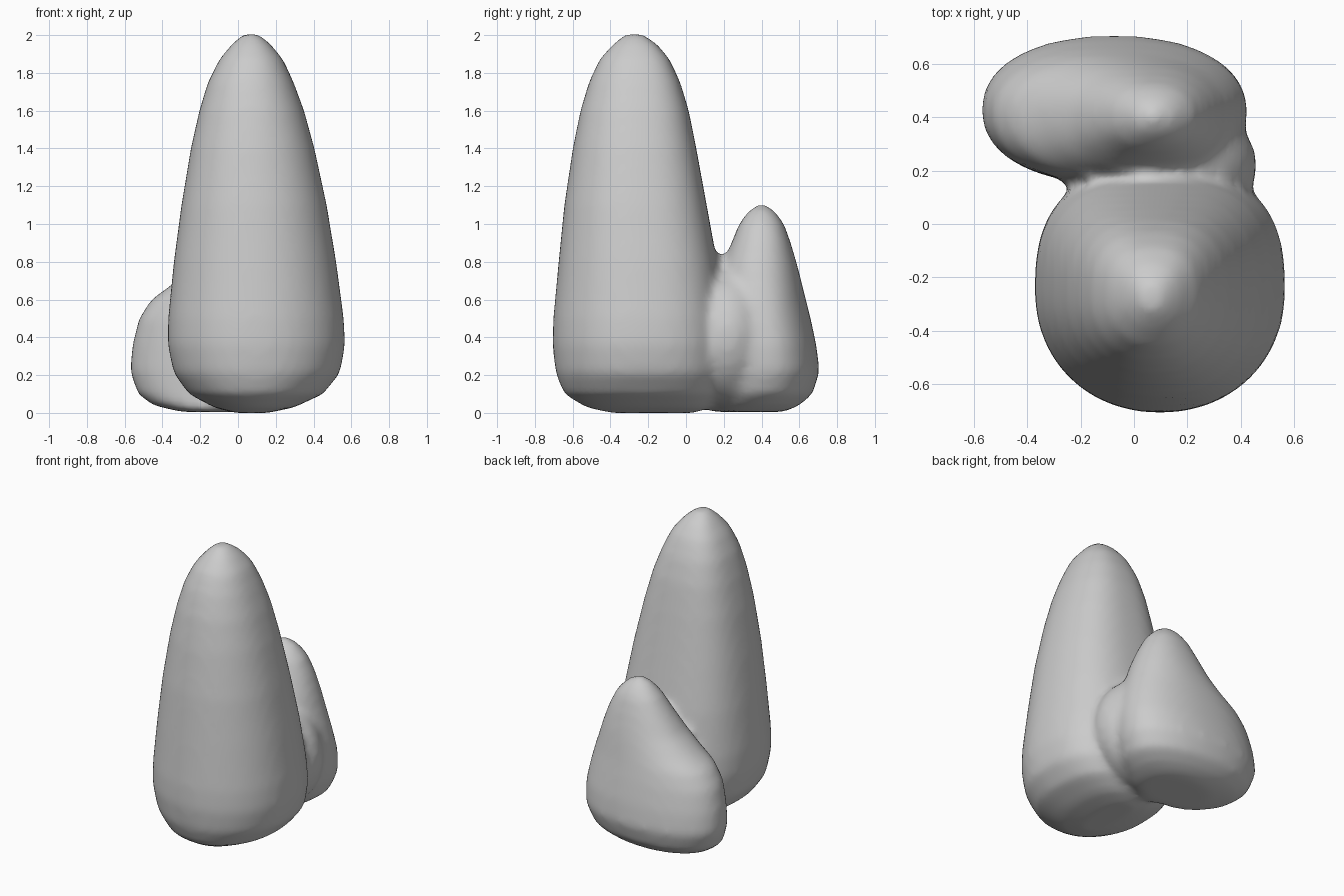
import bpy, bmesh, math
from mathutils import Vector

cube = bpy.data.objects.get("Cube")
if cube:
    bpy.data.objects.remove(cube)

stone = bpy.data.materials.new("grey_stone")
stone.use_nodes = True
GREY = (0.6, 0.6, 0.6, 1)
stone.diffuse_color = GREY
stone.node_tree.nodes["Principled BSDF"].inputs["Base Color"].default_value = GREY

SIDES = 48


def add_loft(bm, rings, front_power, back_power):
    """Skin rounded rings given as (z, x min, x max, y min, y max)."""
    loops = []
    for z, x0, x1, y0, y1 in rings:
        loop = []
        for i in range(SIDES):
            a = math.tau * i / SIDES
            c, s = math.cos(a), math.sin(a)
            p = 2 / (back_power if s > 0 else front_power)
            x = (x0 + x1) / 2 + (x1 - x0) / 2 * math.copysign(abs(c) ** p, c)
            y = (y0 + y1) / 2 + (y1 - y0) / 2 * math.copysign(abs(s) ** p, s)
            loop.append(bm.verts.new((x, y, z)))
        loops.append(loop)
    for low, high in zip(loops, loops[1:]):
        for i in range(SIDES):
            j = (i + 1) % SIDES
            bm.faces.new((low[i], low[j], high[j], high[i]))
    bm.faces.new(loops[0][::-1])
    bm.faces.new(loops[-1])


bm = bmesh.new()

# Tall front spire
add_loft(bm, [
    (0.00, -0.02, 0.16, -0.40, 0.05),
    (0.03, -0.13, 0.30, -0.53, 0.12),
    (0.10, -0.26, 0.45, -0.645, 0.18),
    (0.21, -0.34, 0.54, -0.69, 0.21),
    (0.36, -0.372, 0.567, -0.707, 0.215),
    (0.50, -0.37, 0.56, -0.703, 0.205),
    (0.80, -0.34, 0.52, -0.675, 0.165),
    (1.10, -0.30, 0.47, -0.645, 0.11),
    (1.40, -0.25, 0.405, -0.60, 0.055),
    (1.60, -0.205, 0.35, -0.56, 0.015),
    (1.75, -0.16, 0.295, -0.515, -0.03),
    (1.87, -0.10, 0.24, -0.46, -0.085),
    (1.95, -0.035, 0.175, -0.39, -0.15),
    (2.00, 0.02, 0.12, -0.33, -0.22),
    (2.01, 0.06, 0.08, -0.29, -0.26),
], 2.1, 2.6)

# Low rear lobe, swelling out towards the right
add_loft(bm, [
    (0.005, -0.30, 0.18, 0.12, 0.52),
    (0.04, -0.45, 0.28, 0.14, 0.60),
    (0.10, -0.53, 0.37, 0.15, 0.67),
    (0.22, -0.573, 0.42, 0.15, 0.707),
    (0.36, -0.56, 0.425, 0.15, 0.69),
    (0.50, -0.525, 0.40, 0.15, 0.66),
    (0.60, -0.46, 0.375, 0.16, 0.635),
    (0.68, -0.35, 0.35, 0.17, 0.615),
    (0.78, -0.24, 0.32, 0.19, 0.59),
    (0.90, -0.15, 0.275, 0.24, 0.555),
    (1.00, -0.08, 0.225, 0.28, 0.52),
    (1.07, -0.01, 0.16, 0.33, 0.47),
    (1.105, 0.05, 0.09, 0.38, 0.42),
], 2.2, 2.2)

# Saddle filling the crease between the two
saddle = bmesh.ops.create_uvsphere(bm, u_segments=32, v_segments=20, radius=1)["verts"]
bmesh.ops.scale(bm, vec=Vector((0.36, 0.26, 0.37)), verts=saddle)
bmesh.ops.translate(bm, vec=Vector((0.10, 0.22, 0.40)), verts=saddle)

mesh = bpy.data.meshes.new("rock")
bm.to_mesh(mesh)
bm.free()
mesh.materials.append(stone)
rock = bpy.data.objects.new("rock", mesh)
bpy.context.collection.objects.link(rock)

# Fuse the lobes into one skin and soften the joins
fuse = rock.modifiers.new("fuse", 'REMESH')
fuse.mode = 'VOXEL'
fuse.voxel_size = 0.025
fuse.use_smooth_shade = True
soften = rock.modifiers.new("soften", 'SMOOTH')
soften.factor = 0.5
soften.iterations = 10
